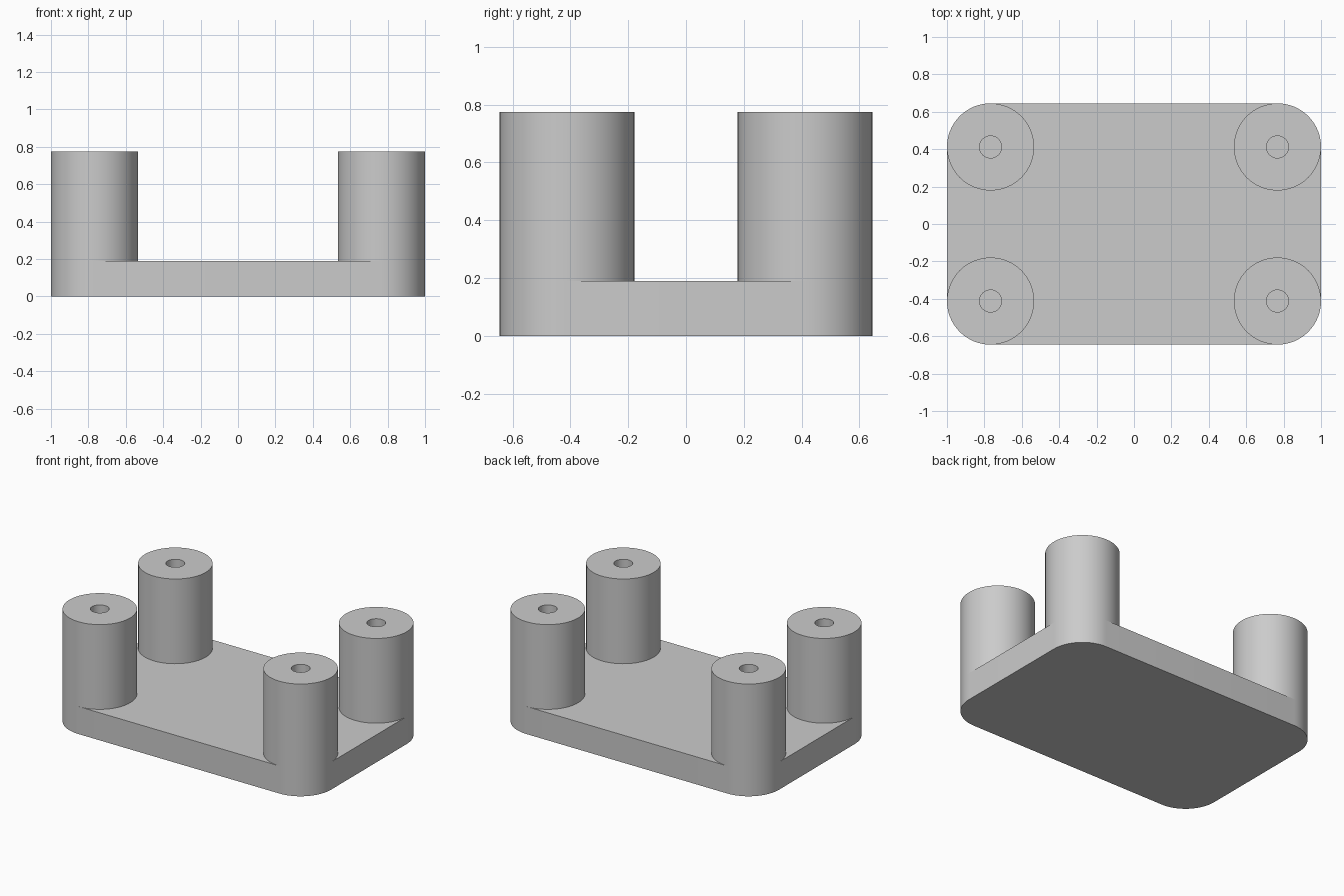
import bpy, bmesh
from math import sin, cos, pi, radians

if "Cube" in bpy.data.objects:
    bpy.data.objects.remove(bpy.data.objects["Cube"])

HALF_X, HALF_Y = 1.0, 0.645
RADIUS, HOLE = 0.233, 0.059
PLATE_TOP, POST_TOP = 0.19, 0.775
SEGS = 64
CX, CY = HALF_X - RADIUS, HALF_Y - RADIUS


def finish(bm, name):
    bmesh.ops.recalc_face_normals(bm, faces=bm.faces)
    mesh = bpy.data.meshes.new(name)
    bm.to_mesh(mesh)
    bm.free()
    obj = bpy.data.objects.new(name, mesh)
    bpy.context.collection.objects.link(obj)
    bpy.ops.object.select_all(action='DESELECT')
    obj.select_set(True)
    bpy.context.view_layer.objects.active = obj
    bpy.ops.object.shade_smooth_by_angle(angle=radians(30))
    return obj


def ring(bm, r, z):
    return [bm.verts.new((r * cos(2 * pi * i / SEGS), r * sin(2 * pi * i / SEGS), z))
            for i in range(SEGS)]


# Base plate: rounded rectangle whose corners match the posts
bm = bmesh.new()
outline = []
for q, (sx, sy) in enumerate([(1, 1), (-1, 1), (-1, -1), (1, -1)]):
    for i in range(SEGS // 4 + 1):
        a = pi / 2 * q + 2 * pi * i / SEGS
        outline.append(bm.verts.new((sx * CX + RADIUS * cos(a), sy * CY + RADIUS * sin(a), 0)))
base = bm.faces.new(outline)
top = bmesh.ops.extrude_face_region(bm, geom=[base], use_keep_orig=True)
bmesh.ops.translate(bm, vec=(0, 0, PLATE_TOP),
                    verts=[g for g in top['geom'] if isinstance(g, bmesh.types.BMVert)])
finish(bm, "base_plate")

# Posts: tubes standing on the plate, which closes the bottom of each screw hole
for end, sy in (("front", -1), ("back", 1)):
    for side, sx in (("left", -1), ("right", 1)):
        bm = bmesh.new()
        loops = [ring(bm, r, z) for r, z in ((RADIUS, PLATE_TOP), (RADIUS, POST_TOP),
                                             (HOLE, POST_TOP), (HOLE, PLATE_TOP))]
        for k in range(4):
            a, b = loops[k], loops[(k + 1) % 4]
            for i in range(SEGS):
                j = (i + 1) % SEGS
                bm.faces.new((a[i], a[j], b[j], b[i]))
        post = finish(bm, f"{end}_{side}_post")
        post.location = (sx * CX, sy * CY, 0)
